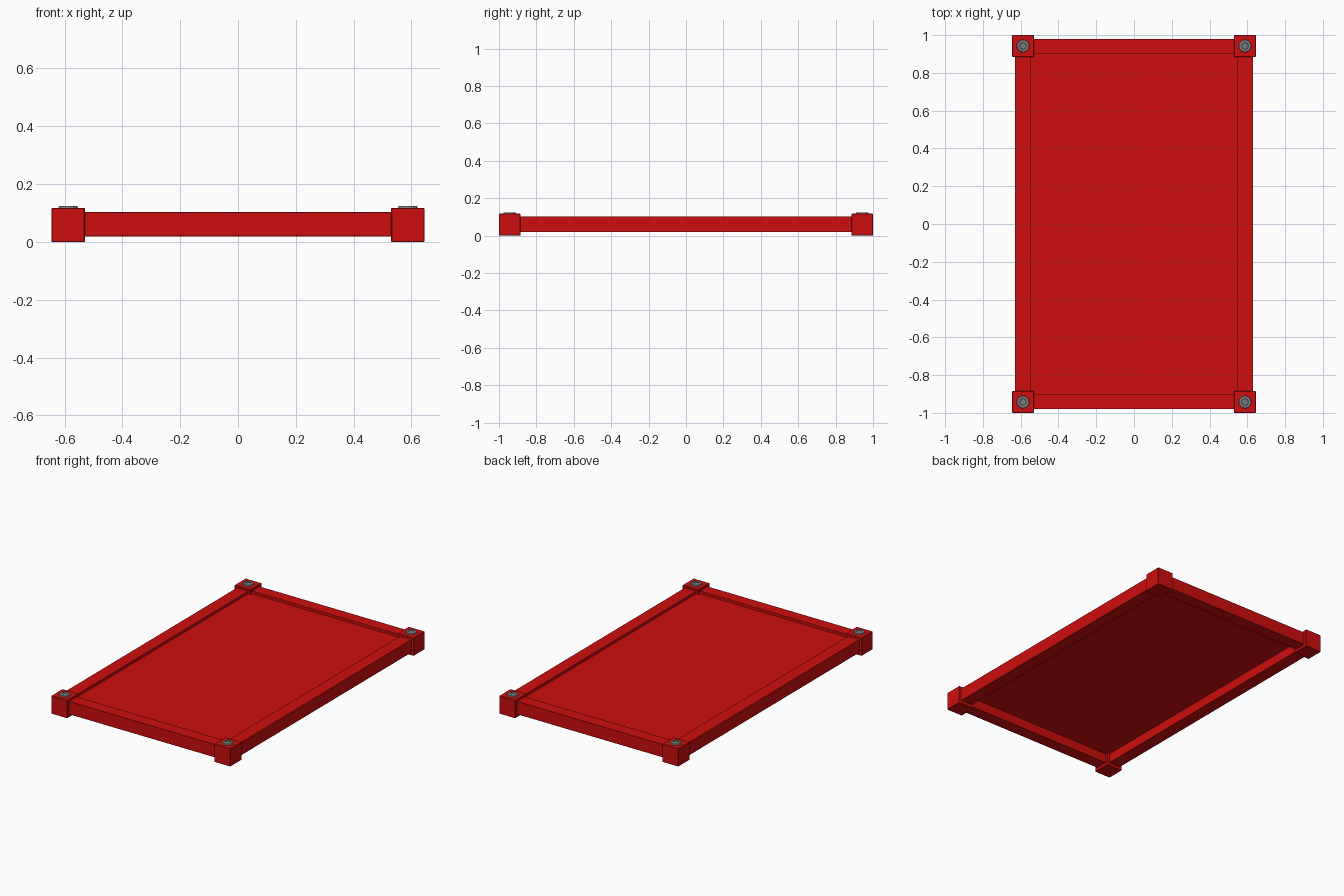
import bpy, bmesh
from mathutils import Matrix, Vector

if "Cube" in bpy.data.objects:
    bpy.data.objects.remove(bpy.data.objects["Cube"])


def material(name, rgb):
    m = bpy.data.materials.new(name)
    m.diffuse_color = (*rgb, 1)
    m.use_nodes = True
    m.node_tree.nodes["Principled BSDF"].inputs["Base Color"].default_value = m.diffuse_color
    return m


RED = material("red paint", (0.62, 0.004, 0.004))
GREY = material("grey metal", (0.2, 0.2, 0.2))


def finish(bm, name, mat):
    mesh = bpy.data.meshes.new(name)
    bm.to_mesh(mesh)
    bm.free()
    mesh.materials.append(mat)
    ob = bpy.data.objects.new(name, mesh)
    bpy.context.collection.objects.link(ob)
    return ob


def box(name, lo, hi, mat, bevel=0.0):
    lo, hi = Vector(lo), Vector(hi)
    bm = bmesh.new()
    bmesh.ops.create_cube(bm, size=1)
    bmesh.ops.scale(bm, vec=hi - lo, verts=bm.verts)
    bmesh.ops.translate(bm, vec=(lo + hi) / 2, verts=bm.verts)
    if bevel:
        bmesh.ops.bevel(bm, geom=bm.edges[:], offset=bevel, segments=1,
                        affect='EDGES')
    return finish(bm, name, mat)


def bolt(name, x, y, z0, z1, r):
    # low dome-edged bolt head with a shallow socket
    bm = bmesh.new()
    bmesh.ops.create_cone(bm, cap_ends=True, segments=12, radius1=r,
                          radius2=r * 0.88, depth=z1 - z0,
                          matrix=Matrix.Translation((x, y, (z0 + z1) / 2)))
    bm.normal_update()
    top = max(bm.faces, key=lambda f: f.calc_center_median().z)
    bmesh.ops.inset_region(bm, faces=[top], thickness=r * 0.38)
    bmesh.ops.inset_region(bm, faces=[top], thickness=0.001, depth=-0.003)
    return finish(bm, name, GREY)


W, L = 0.645, 1.0      # half sizes over the corner blocks
C = 0.115              # corner block size
Z0, Z1 = 0.019, 0.103  # rail bottom and top

# corner blocks and bolts
for sx in (-1, 1):
    for sy in (-1, 1):
        cx, cy = sx * (W - C / 2), sy * (L - C / 2)
        h = C / 2
        box("corner_block", (cx - h, cy - h, 0), (cx + h, cy + h, 0.117), RED, 0.002)
        bolt("corner_bolt", cx, cy, 0.112, 0.124, 0.036)

# rails between the corners
for s in (-1, 1):
    x = sorted((s * 0.63, s * 0.547))
    box("side_rail", (x[0], -0.9, Z0), (x[1], 0.9, Z1), RED, 0.001)
    y = sorted((s * 0.98, s * 0.9))
    box("end_rail", (-0.55, y[0], Z0), (0.55, y[1], Z1), RED, 0.001)

# recessed panel
box("panel", (-0.56, -0.91, 0.08), (0.56, 0.91, 0.086), RED)
